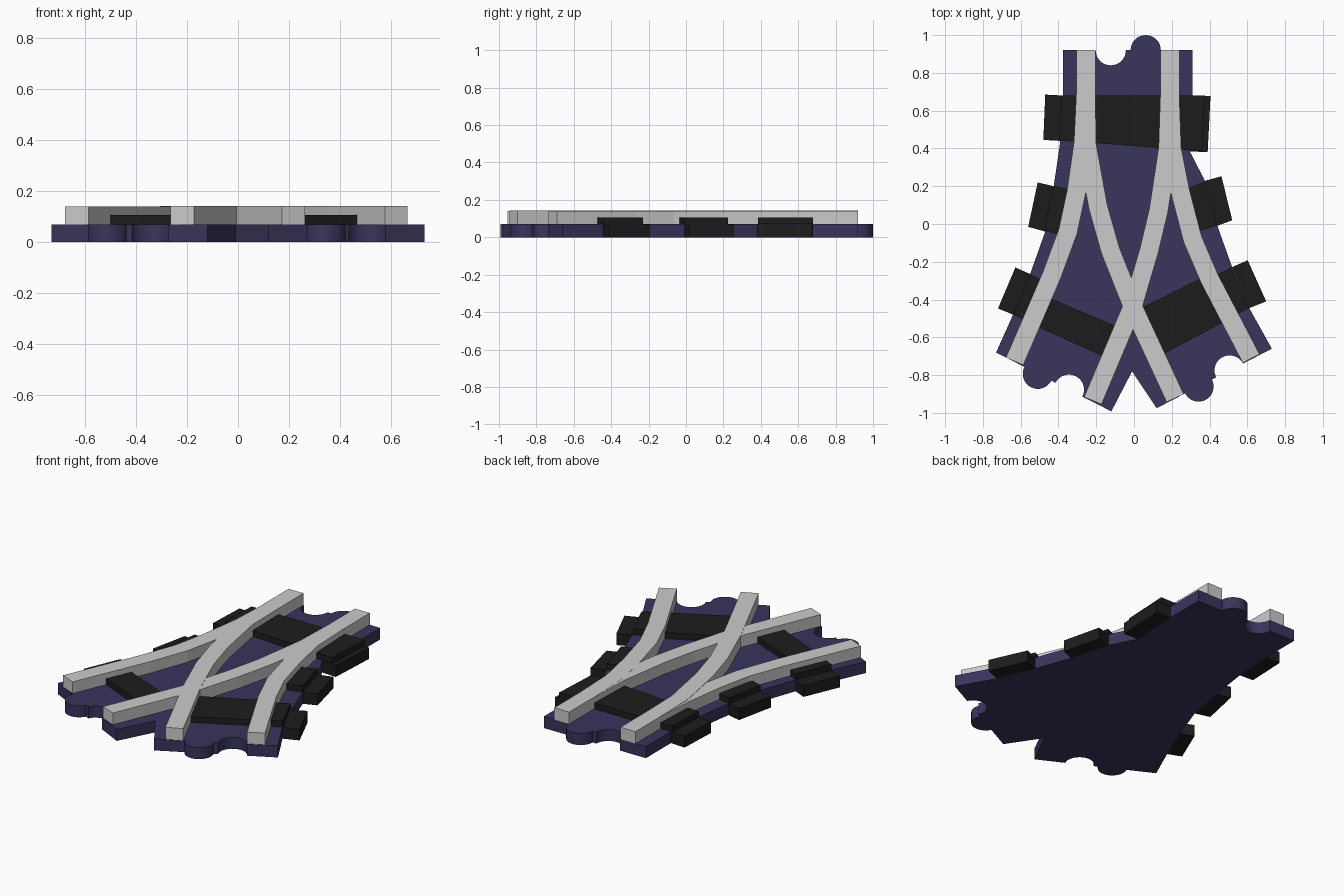
import bpy, bmesh, math
from mathutils import Vector

if "Cube" in bpy.data.objects:
    bpy.data.objects.remove(bpy.data.objects["Cube"])


def material(name, rgb):
    m = bpy.data.materials.new(name)
    m.diffuse_color = (*rgb, 1)
    m.use_nodes = True
    m.node_tree.nodes["Principled BSDF"].inputs["Base Color"].default_value = m.diffuse_color
    return m


def prism(name, pts, z0, z1, mat=None):
    """Extrude a flat outline from z0 up to z1."""
    bm = bmesh.new()
    face = bm.faces.new([bm.verts.new((p[0], p[1], z0)) for p in pts])
    top = bmesh.ops.extrude_face_region(bm, geom=[face])["geom"]
    bmesh.ops.translate(bm, vec=(0, 0, z1 - z0),
                        verts=[g for g in top if isinstance(g, bmesh.types.BMVert)])
    bmesh.ops.recalc_face_normals(bm, faces=bm.faces)
    mesh = bpy.data.meshes.new(name)
    bm.to_mesh(mesh)
    bm.free()
    ob = bpy.data.objects.new(name, mesh)
    bpy.context.collection.objects.link(ob)
    if mat:
        mesh.materials.append(mat)
    return ob


def joint_edge(a, b, r=0.08, steps=16):
    """Edge from a to b (outline runs clockwise) with a socket, then a tab."""
    a, b = Vector(a), Vector(b)
    d = (b - a).normalized()
    n = Vector((-d.y, d.x))
    pts = [a]
    for dist, side in ((0.252, -1), (0.437, 1)):
        c = a + d * dist
        for i in range(steps + 1):
            t = math.pi * i / steps
            pts.append(c - d * r * math.cos(t) + n * side * r * math.sin(t))
    return pts + [b]


def ribbon(path, width):
    """Outline of a mitred strip following a path."""
    path = [Vector(p) for p in path]
    left, right = [], []
    for i, p in enumerate(path):
        d0 = (p - path[max(i - 1, 0)]).normalized()
        d1 = (path[min(i + 1, len(path) - 1)] - p).normalized()
        d = (d0 + d1).normalized()
        n = Vector((-d.y, d.x)) * width / 2
        left.append(p + n)
        right.append(p - n)
    return left + right[::-1]


purple = material("base_purple", (0.040, 0.035, 0.107))
black = material("tie_black", (0.012, 0.012, 0.012))

# Base plate with three jointed ends
outline = joint_edge((-0.375, 0.92), (0.31, 0.92))
outline += [(0.31, 0.68), (0.295, 0.385), (0.375, 0.23), (0.445, -0.02),
            (0.52, -0.23), (0.61, -0.445)]
outline += joint_edge((0.73, -0.66), (0.12, -0.975))
outline += [(-0.01, -0.78)]
outline += joint_edge((-0.12, -0.992), (-0.73, -0.68))
outline += [(-0.64, -0.48), (-0.55, -0.265), (-0.47, -0.04), (-0.425, 0.2),
            (-0.39, 0.44), (-0.375, 0.68)]
prism("base_plate", outline, 0, 0.07, purple)

# Rails: two tracks that share the far end and cross
rails = {
    "left_outer_rail": [(-0.255, 0.92), (-0.255, 0.70), (-0.268, 0.43), (-0.305, 0.17),
                        (-0.35, -0.04), (-0.435, -0.27), (-0.632, -0.727)],
    "left_inner_rail": [(0.19, 0.92), (0.19, 0.70), (0.18, 0.40), (0.13, 0.07),
                        (0.08, -0.14), (-0.005, -0.43), (-0.218, -0.935)],
    "right_outer_rail": [(0.19, 0.92), (0.19, 0.68), (0.20, 0.40), (0.245, 0.17),
                         (0.31, -0.08), (0.40, -0.29), (0.62, -0.712)],
    "right_inner_rail": [(-0.255, 0.92), (-0.255, 0.70), (-0.25, 0.42), (-0.19, 0.09),
                         (-0.125, -0.14), (-0.01, -0.43), (0.218, -0.922)],
}
for i, (name, path) in enumerate(rails.items()):
    prism(name, ribbon(path, 0.10), 0.07, 0.14 + 0.0008 * i)

# Raised ties lying on the base
ties = {
    "far_tie": [(-0.385, 0.68), (0.375, 0.68), (0.36, 0.385), (0.235, 0.395),
                (-0.31, 0.437), (-0.395, 0.44)],
    "middle_left_tie": [(-0.43, 0.203), (-0.31, 0.175), (-0.36, -0.065), (-0.475, -0.035)],
    "middle_right_tie": [(0.375, 0.225), (0.25, 0.175), (0.32, -0.045), (0.44, -0.008)],
    "near_left_tie": [(-0.55, -0.265), (-0.45, -0.315), (-0.54, -0.525), (-0.64, -0.48)],
    "near_left_inner_tie": [(-0.44, -0.395), (-0.05, -0.56), (-0.12, -0.72), (-0.53, -0.535)],
    "near_right_tie": [(0.515, -0.23), (0.41, -0.285), (0.51, -0.495), (0.61, -0.445)],
    "near_right_inner_tie": [(0.39, -0.27), (0.01, -0.46), (0.115, -0.71), (0.52, -0.495)],
}
for name, pts in ties.items():
    prism(name, pts, 0.07, 0.106, black)

# Lower tie ends standing beside the base
ends = {
    "far_left_tie_end": [(-0.375, 0.68), (-0.47, 0.685), (-0.48, 0.445), (-0.39, 0.44)],
    "far_right_tie_end": [(0.31, 0.68), (0.405, 0.677), (0.39, 0.38), (0.295, 0.385)],
    "middle_left_tie_end": [(-0.425, 0.2), (-0.51, 0.22), (-0.56, -0.015), (-0.47, -0.04)],
    "middle_right_tie_end": [(0.375, 0.228), (0.463, 0.253), (0.52, 0.02), (0.44, -0.01)],
    "near_left_tie_end": [(-0.55, -0.265), (-0.628, -0.23), (-0.72, -0.447), (-0.64, -0.48)],
    "near_right_tie_end": [(0.515, -0.23), (0.602, -0.192), (0.70, -0.41), (0.61, -0.445)],
}
for name, pts in ends.items():
    prism(name, pts, 0, 0.069, black)
